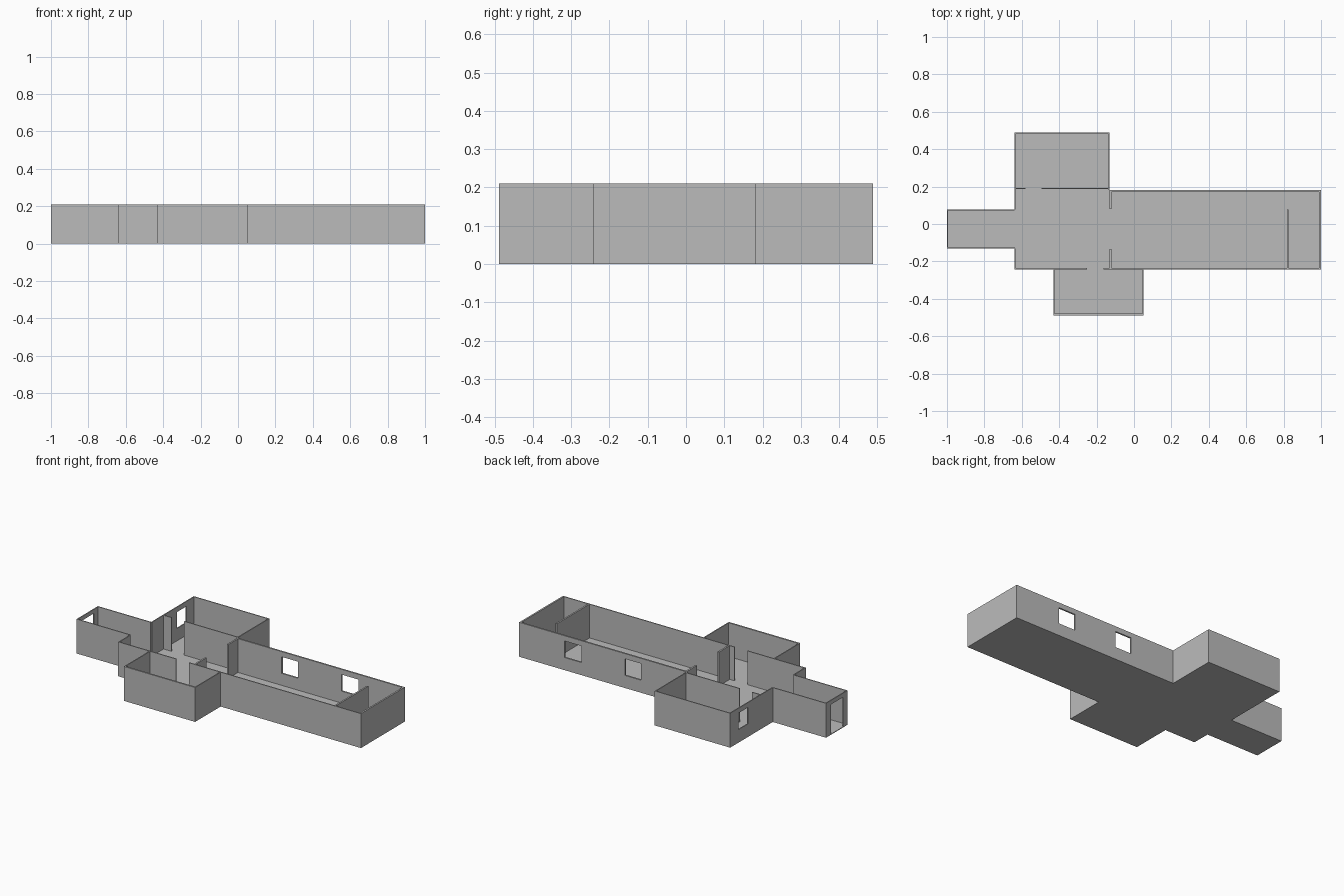
import bpy
import bmesh
from mathutils import Vector

cube = bpy.data.objects.get("Cube")
if cube:
    bpy.data.objects.remove(cube, do_unlink=True)

HEIGHT = 0.21
SLAB = 0.004
THICK = 0.01
THIN = 0.006

# Main grid lines of the plan
WEST, HALL_W, HALL_E, EAST = -1.0, -0.64, -0.13, 1.0
FRONT, SOUTH, NORTH, BACK = -0.488, -0.242, 0.182, 0.488
COR_S, COR_N = -0.13, 0.077
ROOM_W, ROOM_E = -0.43, 0.052

grey = bpy.data.materials.new("plain grey")
grey.use_nodes = True
grey.diffuse_color = (0.5, 0.5, 0.5, 1)
bsdf = grey.node_tree.nodes["Principled BSDF"]
bsdf.inputs["Base Color"].default_value = (0.5, 0.5, 0.5, 1)
bsdf.inputs["Roughness"].default_value = 0.8


def finish(name, bm, offset):
    """Thicken the flat faces by the offset and make an object."""
    result = bmesh.ops.extrude_face_region(bm, geom=bm.faces[:], use_keep_orig=True)
    moved = [g for g in result["geom"] if isinstance(g, bmesh.types.BMVert)]
    bmesh.ops.translate(bm, verts=moved, vec=offset)
    bmesh.ops.dissolve_limit(bm, angle_limit=0.01, verts=bm.verts[:], edges=bm.edges[:])
    bmesh.ops.recalc_face_normals(bm, faces=bm.faces[:])
    mesh = bpy.data.meshes.new(name)
    bm.to_mesh(mesh)
    bm.free()
    mesh.materials.append(grey)
    obj = bpy.data.objects.new(name, mesh)
    bpy.context.collection.objects.link(obj)


def wall(name, axis, start, end, pos, thick, openings=()):
    """Wall along an axis; thickness goes from pos; openings are (from, to, bottom, top)."""
    us = sorted({start, end, *(u for o in openings for u in o[:2])})
    zs = sorted({SLAB, HEIGHT, *(z for o in openings for z in o[2:])})
    bm = bmesh.new()

    def point(u, z):
        return (u, pos, z) if axis == "x" else (pos, u, z)

    for u0, u1 in zip(us, us[1:]):
        for z0, z1 in zip(zs, zs[1:]):
            um, zm = (u0 + u1) / 2, (z0 + z1) / 2
            if any(a < um < b and c < zm < d for a, b, c, d in openings):
                continue
            corners = [(u0, z0), (u1, z0), (u1, z1), (u0, z1)]
            bm.faces.new([bm.verts.new(point(u, z)) for u, z in corners])
    bmesh.ops.remove_doubles(bm, verts=bm.verts[:], dist=0.0001)
    finish(name, bm, Vector((0, thick, 0) if axis == "x" else (thick, 0, 0)))


# Floor slab following the outline of all rooms
outline = [
    (WEST, COR_S), (HALL_W, COR_S), (HALL_W, SOUTH), (ROOM_W, SOUTH),
    (ROOM_W, FRONT), (ROOM_E, FRONT), (ROOM_E, SOUTH), (EAST, SOUTH),
    (EAST, NORTH), (HALL_E, NORTH), (HALL_E, BACK), (HALL_W, BACK),
    (HALL_W, COR_N), (WEST, COR_N),
]
bm = bmesh.new()
bm.faces.new([bm.verts.new((x, y, 0)) for x, y in outline])
finish("floor", bm, Vector((0, 0, SLAB)))

# Entrance corridor
wall("corridor_front_wall", "x", WEST, HALL_W, COR_S, THIN)
wall("corridor_back_wall", "x", WEST, HALL_W, COR_N, -THIN)
wall("corridor_end_wall", "y", COR_S + THIN, COR_N - THIN, WEST, THIN,
     [(-0.088, 0.028, SLAB, 0.185)])

# Hall, open to the corridor
wall("hall_side_wall", "y", SOUTH, COR_S, HALL_W, THIN)
wall("hall_front_wall", "x", HALL_W + THIN, -0.25, SOUTH, THIN)
wall("hall_back_wall_short", "x", HALL_W + THIN, -0.58, 0.187, THIN)
wall("hall_back_wall_long", "x", -0.495, HALL_E - THIN, 0.187, THIN)

# Back room
wall("back_room_side_wall", "y", COR_N, BACK, HALL_W, THIN,
     [(0.315, 0.408, 0.08, 0.18)])
wall("back_room_back_wall", "x", HALL_W + THIN, HALL_E, BACK, -THIN)
wall("back_room_inner_wall", "y", NORTH, BACK - THIN, HALL_E, -THIN)

# Front room
wall("front_room_right_wall", "y", FRONT, SOUTH, ROOM_W, THIN)
wall("front_room_left_wall", "y", FRONT, SOUTH, ROOM_E, -THIN)
wall("front_room_front_wall", "x", ROOM_W + THIN, ROOM_E - THIN, FRONT, THICK)

# Main long room with two windows
wall("main_front_wall", "x", -0.163, EAST, SOUTH, THIN)
wall("main_back_wall", "x", HALL_E, EAST, NORTH, -THICK,
     [(0.175, 0.285, 0.077, 0.178), (0.578, 0.694, 0.077, 0.178)])
wall("main_end_wall", "y", SOUTH + THIN, NORTH - THICK, EAST, -THICK)

# Short stubs and the far partition
wall("front_stub", "y", SOUTH + THIN, -0.133, -0.13, THICK)
wall("back_stub", "y", 0.08, NORTH - THICK, -0.13, THICK)
wall("partition", "y", SOUTH + THIN, 0.077, 0.817, THICK)
